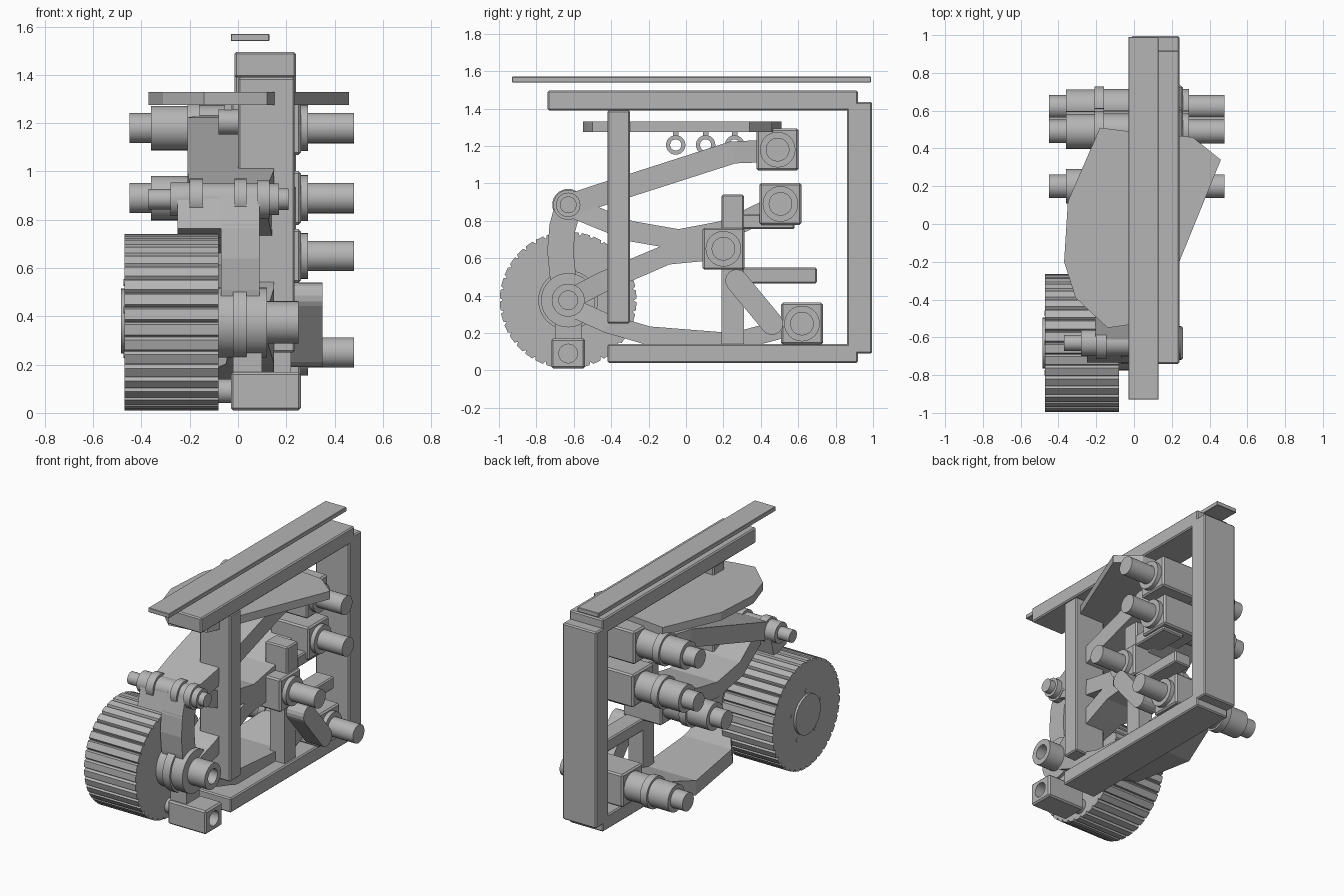
import bpy, bmesh, math
from mathutils import Vector

if "Cube" in bpy.data.objects:
    bpy.data.objects.remove(bpy.data.objects["Cube"], do_unlink=True)

GREY = (0.46, 0.46, 0.46, 1)
grey = bpy.data.materials.new("plain grey")
grey.use_nodes = True
grey.diffuse_color = GREY
grey.node_tree.nodes["Principled BSDF"].inputs["Base Color"].default_value = GREY


def finish(name, bm, smooth=False):
    bmesh.ops.recalc_face_normals(bm, faces=bm.faces)
    mesh = bpy.data.meshes.new(name)
    bm.to_mesh(mesh)
    bm.free()
    mesh.materials.append(grey)
    ob = bpy.data.objects.new(name, mesh)
    bpy.context.scene.collection.objects.link(ob)
    if smooth:
        bpy.ops.object.select_all(action='DESELECT')
        ob.select_set(True)
        bpy.context.view_layer.objects.active = ob
        bpy.ops.object.shade_smooth_by_angle(angle=math.radians(30))
    return ob


def box(name, xs, ys, zs, bevel=0.008):
    bm = bmesh.new()
    bmesh.ops.create_cube(bm, size=1)
    for v in bm.verts:
        v.co = [(a + b) / 2 + c * (b - a) for c, (a, b) in zip(v.co, (xs, ys, zs))]
    if bevel:
        bmesh.ops.bevel(bm, geom=bm.edges[:], offset=bevel, segments=1, affect='EDGES')
    return finish(name, bm)


def prism(name, outline, axis, lo, hi):
    """Extrude a 2D outline along x (outline in y, z) or z (outline in x, y)."""
    bm = bmesh.new()
    place = (lambda p, d: (d, *p)) if axis == 'x' else (lambda p, d: (*p, d))
    face = bm.faces.new([bm.verts.new(place(p, lo)) for p in outline])
    new = bmesh.ops.extrude_face_region(bm, geom=[face])["geom"]
    shift = Vector(place((0, 0), hi - lo))
    bmesh.ops.translate(bm, vec=shift, verts=[g for g in new if isinstance(g, bmesh.types.BMVert)])
    return finish(name, bm)


def turned(name, y, z, profile, sides=32, closed=False):
    """Turn a profile of (x, radius) about an axis along x."""
    bm = bmesh.new()
    rings = []
    for x, r in profile:
        rings.append([bm.verts.new((x, y + r * math.cos(a), z + r * math.sin(a)))
                      for a in (2 * math.pi * i / sides for i in range(sides))])
    pairs = list(zip(rings, rings[1:])) + ([(rings[-1], rings[0])] if closed else [])
    for a, b in pairs:
        for i in range(sides):
            j = (i + 1) % sides
            bm.faces.new((a[i], a[j], b[j], b[i]))
    if not closed:
        bm.faces.new(rings[0])
        bm.faces.new(rings[-1])
    return finish(name, bm, True)


def stepped(*steps):
    """Profile from (x start, x end, radius) steps."""
    return [p for a, b, r in steps for p in ((a, r), (b, r))]


def arm(name, path, thick):
    """Bent plate; each path point is (y, z, x low, x high)."""
    bm = bmesh.new()
    pts = [Vector(p[:2]) for p in path]
    rings = []
    for i, p in enumerate(path):
        d = (pts[min(i + 1, len(pts) - 1)] - pts[max(i - 1, 0)]).normalized()
        n = Vector((-d.y, d.x)) * thick / 2
        a, b = pts[i] + n, pts[i] - n
        rings.append([bm.verts.new(c) for c in
                      ((p[2], *a), (p[3], *a), (p[3], *b), (p[2], *b))])
    for a, b in zip(rings, rings[1:]):
        for i in range(4):
            j = (i + 1) % 4
            bm.faces.new((a[i], a[j], b[j], b[i]))
    bm.faces.new(rings[0])
    bm.faces.new(rings[-1])
    return finish(name, bm)


# Frame
FX = (-0.015, 0.24)
box("top_plate", (-0.03, 0.13), (-0.93, 0.99), (1.54, 1.57), 0.003)
box("top_beam", FX, (-0.74, 0.92), (1.39, 1.495))
box("rear_column", FX, (0.86, 0.995), (0.09, 1.435))
box("bottom_beam", FX, (-0.42, 0.92), (0.04, 0.14))
box("front_column", (0, 0.235), (-0.42, -0.30), (0.25, 1.39))

# Inner posts and brackets
box("lower_post", (0.11, 0.22), (0.19, 0.31), (0.14, 0.59), 0)
box("upper_bracket_post", (0.07, 0.24), (0.19, 0.31), (0.75, 0.94))
box("upper_bracket_foot", (0.07, 0.24), (0.30, 0.58), (0.755, 0.835))
box("lower_bracket", (0.11, 0.24), (0.30, 0.70), (0.465, 0.55))

# Horizontal wing plate with hanging rings
wing = [(-0.18, 0.51), (-0.02, 0.49), (0.31, 0.46), (0.46, 0.34), (0.24, -0.20), (0.12, -0.50),
        (0, -0.53), (-0.14, -0.55), (-0.31, -0.39), (-0.37, -0.20), (-0.35, 0.12)]
prism("wing_plate", wing, 'z', 1.275, 1.33)
for i, y in enumerate((-0.055, 0.105, 0.26)):
    turned(f"hanging_ring_{i}", y, 1.205,
           [(-0.08, 0.03), (-0.08, 0.052), (0, 0.052), (0, 0.03)], 24, True)
    box(f"ring_stem_{i}", (-0.055, -0.025), (y - 0.015, y + 0.015), (1.25, 1.28), 0)

# Bearing blocks with through shafts
for i, (y, z) in enumerate(((0.49, 1.18), (0.505, 0.89), (0.2, 0.65), (0.62, 0.25))):
    box(f"bearing_block_{i}", (-0.03, 0.26), (y - 0.112, y + 0.112), (z - 0.112, z + 0.112), 0.01)
    turned(f"bearing_shaft_{i}", y, z, stepped(
        (-0.45, -0.36, 0.062), (-0.36, -0.21, 0.092), (-0.21, -0.16, 0.108),
        (-0.16, 0.29, 0.095), (0.29, 0.48, 0.063)))

# Swinging arms
arm("upper_arm", [(-0.63, 0.88, -0.20, 0.12), (-0.42, 0.95, -0.21, 0.15),
                  (0.25, 1.165, -0.21, 0.15), (0.49, 1.175, -0.15, 0.12)], 0.12)
arm("middle_arm", [(-0.63, 0.88, -0.15, 0.12), (-0.30, 0.745, -0.21, 0.15), (-0.04, 0.70, -0.21, 0.15),
                   (0.20, 0.745, -0.21, 0.15), (0.505, 0.89, -0.15, 0.12)], 0.11)
arm("hub_arm", [(-0.63, 0.375, -0.02, 0.12), (-0.45, 0.47, -0.04, 0.15), (-0.24, 0.56, -0.07, 0.15),
                (-0.10, 0.62, -0.21, 0.15), (0.20, 0.65, -0.15, 0.15)], 0.11)
arm("lower_arm", [(-0.63, 0.345, -0.02, 0.12), (-0.42, 0.25, -0.05, 0.15), (-0.20, 0.185, -0.21, 0.15),
                  (0.25, 0.15, -0.25, 0.15), (0.62, 0.25, -0.15, 0.12)], 0.10)

# Slanted strut with rounded ends
top, low = Vector((0.27, 0.48)), Vector((0.46, 0.25))
lean = math.atan2(low.y - top.y, low.x - top.x)
capsule = []
for centre, start in ((low, lean - math.pi / 2), (top, lean + math.pi / 2)):
    for k in range(9):
        a = start + math.pi * k / 8
        capsule.append(tuple(centre + 0.06 * Vector((math.cos(a), math.sin(a)))))
prism("slanted_strut", capsule, 'x', 0.22, 0.35)

# Upright joining the hub to the upper pivot
AY = -0.63
arm("upright", [(AY, 0.375, -0.07, 0.09), (-0.66, 0.52, -0.07, 0.09), (-0.672, 0.64, -0.07, 0.09),
                (-0.66, 0.77, -0.07, 0.09), (AY, 0.88, -0.07, 0.09)], 0.14)
arm("upright_head", [(-0.665, 0.745, -0.25, 0.09), (AY, 0.87, -0.25, 0.09)], 0.14)
turned("upper_pivot", AY, 0.885, stepped(
    (-0.37, -0.28, 0.042), (-0.28, -0.20, 0.07), (-0.20, -0.145, 0.085), (-0.145, -0.015, 0.068),
    (-0.015, 0.035, 0.085), (0.035, 0.08, 0.068), (0.08, 0.13, 0.08), (0.13, 0.17, 0.065),
    (0.17, 0.21, 0.045)))

# Ribbed wheel
WZ, TEETH = 0.375, 36
tread = []
for k in range(TEETH):
    for f, r in ((0, 0.35), (0.14, 0.366), (0.82, 0.366), (0.96, 0.35)):
        a = 2 * math.pi * (k + f) / TEETH
        tread.append((AY + r * math.cos(a), WZ + r * math.sin(a)))
prism("wheel", tread, 'x', -0.47, -0.08)
turned("wheel_cap", AY, WZ + 0.005, stepped((-0.485, -0.46, 0.135)))
for k in range(5):
    a = 2 * math.pi * k / 5 + math.pi / 2
    turned(f"wheel_bolt_{k}", AY + 0.165 * math.cos(a), WZ + 0.165 * math.sin(a),
           stepped((-0.474, -0.46, 0.014)), 12)
turned("wheel_hub", AY, WZ, stepped(
    (-0.09, -0.02, 0.145), (-0.02, 0.035, 0.16), (0.035, 0.12, 0.145), (0.12, 0.25, 0.088))
    + stepped((0.25, 0.18, 0.05)))

# Foot block with a bored hole
foot = box("foot_block", (-0.03, 0.26), (AY - 0.09, AY + 0.09), (0.01, 0.17), 0.01)
cutter = turned("hole_cutter", AY, 0.09, stepped((0.1, 0.3, 0.05)))
cutter.hide_render = True
bore = foot.modifiers.new("bore", 'BOOLEAN')
bore.object, bore.operation, bore.solver = cutter, 'DIFFERENCE', 'EXACT'
bpy.ops.object.select_all(action='DESELECT')
foot.select_set(True)
bpy.context.view_layer.objects.active = foot
bpy.ops.object.modifier_apply(modifier="bore")
bpy.data.objects.remove(cutter, do_unlink=True)
turned("foot_pin", AY, 0.09, stepped((-0.09, -0.02, 0.05)))
box("foot_link", (-0.02, 0.10), (AY - 0.07, AY + 0.07), (0.15, 0.30), 0)
